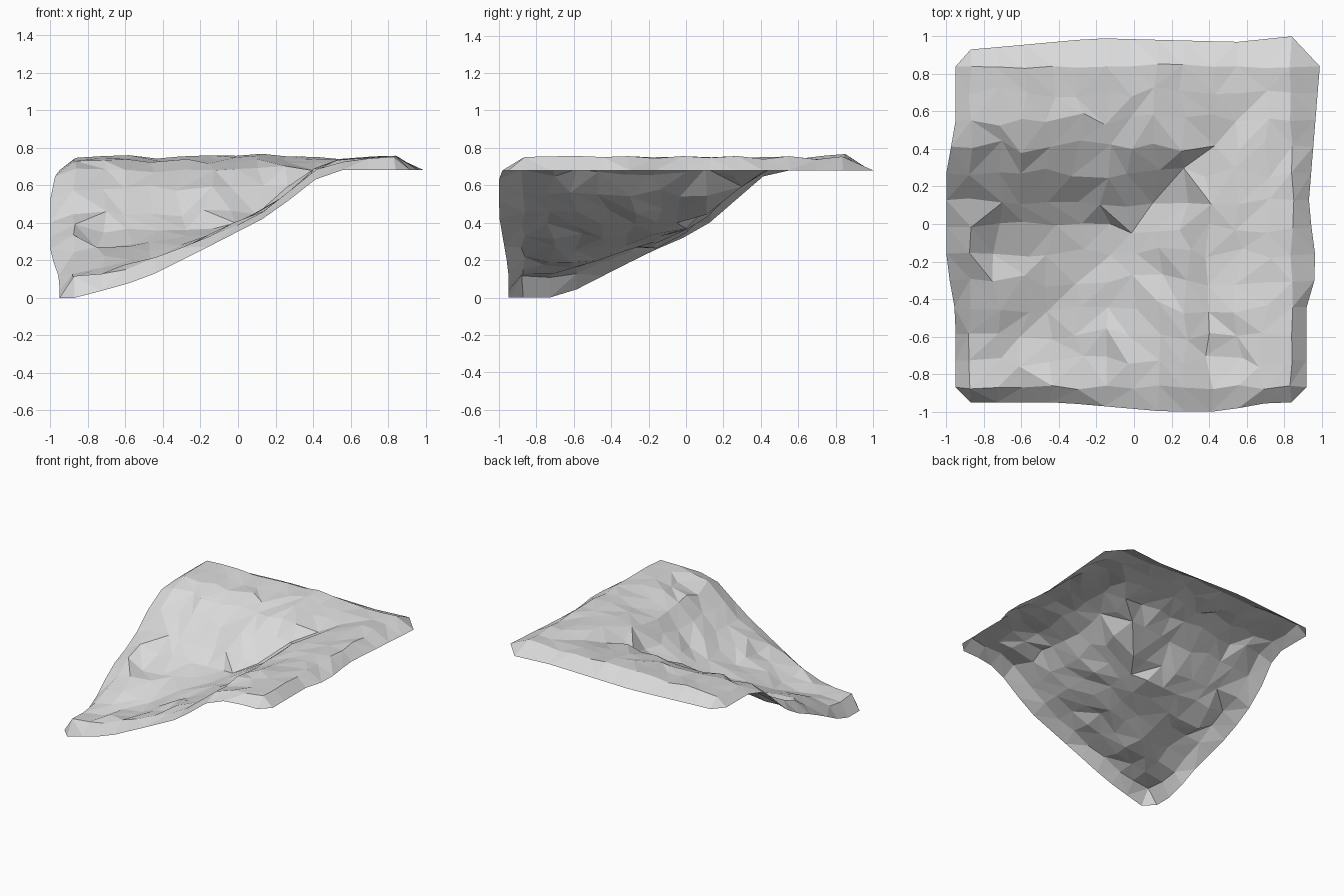
import bpy
import bmesh
import random

random.seed(7)
cube = bpy.data.objects.get("Cube")
if cube:
    bpy.data.objects.remove(cube, do_unlink=True)


def along(points, t):
    """Straight-line interpolation through sorted (t, value) points."""
    if t <= points[0][0]:
        return points[0][1]
    for (a, va), (b, vb) in zip(points, points[1:]):
        if t <= b:
            return va + (vb - va) * (t - a) / (b - a)
    return points[-1][1]


# Slope profiles: walking surface and lower lip of the rim
TOP_X = [(-.86, .11), (-.5, .18), (-.2, .31), (.17, .48), (.45, .70), (.6, .74), (.84, .75)]
TOP_Y = [(-.86, .10), (-.65, .12), (-.2, .30), (.08, .41), (.27, .58), (.46, .72), (.84, .75)]
LIP_X = [(-.86, 0), (-.5, .1), (-.2, .25), (.17, .44), (.45, .66), (.5, .68)]
LIP_Y = [(-.67, 0), (-.2, .24), (.08, .36), (.45, .68)]

# Wavering outline of the four sides
WEST = [(-.85, -.95), (-.48, -.95), (-.2, -1), (.27, -1), (.55, -.95)]
EAST = [(-.85, .92), (-.4, .92), (-.28, .97), (-.2, .97), (.1, .93), (.84, .99)]
SOUTH = [(-.86, -.95), (-.4, -.95), (.17, -1), (.45, -1), (.73, -.95)]
NORTH = [(-.86, .93), (-.2, .99), (.55, .97), (.84, 1)]

# Individual knolls and hollows: x, y, reach, height
BUMPS = [(.07, .74, .15, .04), (-.67, -.1, .2, -.06), (-.1, -.1, .15, .03),
         (.45, .1, .15, .04), (.5, -.7, .14, -.06), (.5, -.2, .12, -.04)]


def surface(x, y):
    z = max(along(TOP_X, x), along(TOP_Y, y))
    for bx, by, reach, height in BUMPS:
        d = ((x - bx) ** 2 + (y - by) ** 2) ** .5
        z += height * max(0, 1 - d / reach)
    return z


N = 13                       # inner rows, with the rim ring around them
START, STOP = -.87, .84
step = (STOP - START) / (N - 1)


def vertex(i, j):
    x, y = START + (i - 1) * step, START + (j - 1) * step
    if i in (0, N + 1) or j in (0, N + 1):
        # Rim ring follows the outline and drops to the lower lip
        z = max(along(LIP_X, x), along(LIP_Y, y))
        if i == 0:
            x = along(WEST, y)
        elif i == N + 1:
            x = along(EAST, y)
        elif j == 0:
            y = along(SOUTH, x)
        else:
            y = along(NORTH, x)
        return x, y, z
    # Rugged inner ground
    shake = .035 if 1 < i < N and 1 < j < N else .012
    z = surface(x, y)
    rough = .012 if z > .7 else .02
    return (x + random.uniform(-shake, shake), y + random.uniform(-shake, shake),
            z + random.uniform(-rough, rough))


# Cliff corner sheet
bm = bmesh.new()
corner = {(a, b) for a in (0, N + 1) for b in (0, N + 1)}
verts = {(i, j): bm.verts.new(vertex(i, j))
         for i in range(N + 2) for j in range(N + 2) if (i, j) not in corner}

for i in range(N + 1):
    for j in range(N + 1):
        keys = [(i, j), (i + 1, j), (i + 1, j + 1), (i, j + 1)]
        quad = [verts[k] for k in keys if k in verts]
        if len(quad) == 3:                 # chamfered corner
            bm.faces.new(quad)
            continue
        if i != j and random.random() < .5:
            quad = quad[1:] + quad[:1]
        a, b, c, d = quad
        bm.faces.new((a, b, c))
        bm.faces.new((a, c, d))

mesh = bpy.data.meshes.new("cliff_corner")
bm.to_mesh(mesh)
bm.free()
# Seat the lowest lip on the ground
low = min(v.co.z for v in mesh.vertices)
for v in mesh.vertices:
    v.co.z -= low

stone = bpy.data.materials.new("pale_grey_stone")
stone.use_nodes = True
colour = (.7, .7, .7, 1)
stone.diffuse_color = colour
stone.node_tree.nodes["Principled BSDF"].inputs["Base Color"].default_value = colour
mesh.materials.append(stone)

cliff = bpy.data.objects.new("cliff_corner", mesh)
bpy.context.collection.objects.link(cliff)
